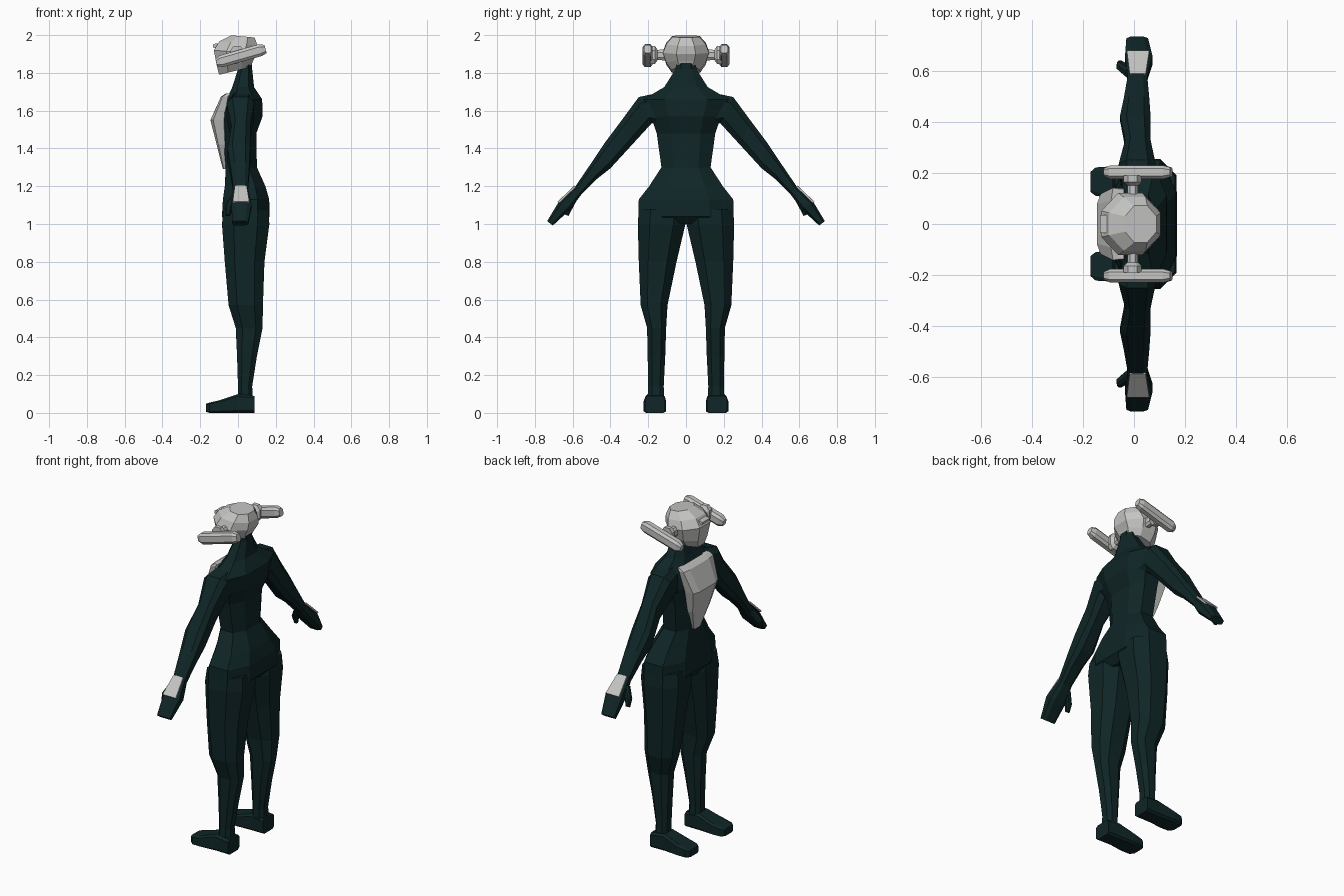
import bpy, bmesh
from mathutils import Vector as V


def material(name, col):
    m = bpy.data.materials.new(name)
    m.diffuse_color = (*col, 1)
    return m


SUIT = material("dark teal suit", (0.005, 0.019, 0.02))
ARMOUR = material("light grey armour", (0.55, 0.55, 0.54))


def ring(c, a, b, k=0.5):
    """Chamfered rectangle around c, spanned by half-axes a and b."""
    c, a, b = V(c), V(a), V(b)
    uv = [(1, k), (k, 1), (-k, 1), (-1, k), (-1, -k), (-k, -1), (k, -1), (1, -k)]
    return [c + a * u + b * v for u, v in uv]


def flat(z, x0, x1, y0, y1, k=0.5):
    """Horizontal ring from its extents."""
    return ring(((x0 + x1) / 2, (y0 + y1) / 2, z), ((x1 - x0) / 2, 0, 0), (0, (y1 - y0) / 2, 0), k)


def limb(top, bottom, x0, x1, k=0.5):
    """Ring through a top and bottom (y, z) point, spanning x0..x1."""
    t, b = V((0, *top)), V((0, *bottom))
    c = (t + b) / 2
    c.x = (x0 + x1) / 2
    return ring(c, ((x1 - x0) / 2, 0, 0), (t - b) / 2, k)


def loft(name, rings, mat, mirror=False):
    bm = bmesh.new()
    rows = [[bm.verts.new(p) for p in r] for r in rings]
    n = len(rows[0])
    for r, s in zip(rows, rows[1:]):
        for i in range(n):
            j = (i + 1) % n
            bm.faces.new((r[i], r[j], s[j], s[i]))
    bm.faces.new(rows[0])
    bm.faces.new(rows[-1])
    bmesh.ops.recalc_face_normals(bm, faces=bm.faces[:])
    me = bpy.data.meshes.new(name)
    bm.to_mesh(me)
    bm.free()
    me.materials.append(mat)
    ob = bpy.data.objects.new(name, me)
    bpy.context.collection.objects.link(ob)
    if mirror:
        mod = ob.modifiers.new("mirror", 'MIRROR')
        mod.use_axis = (False, True, False)
        mod.use_mirror_merge = False
    return ob


# Torso and neck: z, front x, back x, half width
torso = [(1.0, -.06, .13, .15), (1.04, -.085, .168, .252), (1.13, -.08, .165, .25),
         (1.2, -.07, .145, .195), (1.3, -.065, .10, .13), (1.48, -.08, .097, .155),
         (1.57, -.09, .13, .185), (1.66, -.06, .128, .225), (1.725, -.03, .085, .115),
         (1.82, 0, .075, .055), (1.9, 0, .075, .05)]
loft("torso", [flat(z, a, b, -w, w) for z, a, b, w in torso], SUIT)

# Legs: z, front x, back x, inner y, outer y
leg = [(.06, 0, .08, .115, .205), (.14, 0, .075, .118, .2), (.3, -.005, .1, .11, .203),
       (.45, -.012, .13, .105, .206), (.57, -.05, .132, .098, .24), (.8, -.07, .14, .05, .25),
       (1.0, -.085, .166, .003, .255), (1.08, -.075, .16, .0, .25)]
loft("leg", [flat(*r) for r in leg], SUIT, True)

# Feet, lofted from heel to toe: x, inner y, outer y, sole z, top z
foot = [(.087, .112, .218, 0, .09), (.0, .112, .215, 0, .1), (-.1, .105, .225, 0, .066),
        (-.15, .11, .222, 0, .055), (-.17, .125, .205, .006, .048)]
loft("foot", [ring((x, (a + b) / 2, (c + d) / 2), (0, (b - a) / 2, 0), (0, 0, (d - c) / 2), .75)
              for x, a, b, c, d in foot], SUIT, True)

# Arms down to the fingertips
arm = [((.12, 1.7), (.1, 1.5), -.04, .09), ((.25, 1.672), (.18, 1.535), -.06, .085),
       ((.34, 1.55), (.29, 1.415), -.035, .065), ((.43, 1.43), (.4, 1.295), -.055, .065),
       ((.5, 1.325), (.47, 1.24), -.04, .06), ((.585, 1.2), (.555, 1.155), -.025, .052),
       ((.675, 1.115), (.61, 1.08), -.035, .072), ((.735, 1.015), (.705, .992), -.03, .055)]
loft("arm", [limb(*r, .58) for r in arm], SUIT, True)
loft("thumb", [limb((.61, 1.16), (.57, 1.14), -.035, .01),
               limb((.635, 1.1), (.6, 1.085), -.068, -.03),
               limb((.64, 1.05), (.622, 1.042), -.066, -.042)], SUIT, True)

# Plates on the back of the hands
loft("hand_plate", [limb((.59, 1.204), (.583, 1.196), -.017, .046, .9),
                    limb((.68, 1.118), (.673, 1.11), -.028, .06, .9)], ARMOUR, True)

# Chest plate, tapering to the waist: z, front x, back x, half width
chest = [(1.29, -.08, -.05, .032), (1.42, -.113, -.06, .085), (1.55, -.146, -.06, .118),
         (1.675, -.09, -.045, .142), (1.69, -.065, -.035, .138)]
loft("chest_plate", [flat(z, a, b, -w, w, .65) for z, a, b, w in chest], ARMOUR)

# Helmet: rings tilt so the chin sits lower than the nape
helmet = [(1.81, -.1, .065, .075, .02), (1.85, -.112, .08, .105, .014),
          (1.91, -.128, .1, .122, -.01), (1.955, -.098, .104, .105, -.012),
          (1.993, -.035, .088, .072, -.006)]
rings = []
for z, a, b, w, tilt in helmet:
    rings.append(ring(((a + b) / 2, 0, z), ((b - a) / 2, 0, tilt), (0, w, 0), .42))
loft("helmet", rings, ARMOUR)
loft("brow_ridge", [limb((y, 1.955), (y, 1.93), -.133, -.08) for y in (-.035, .035)], ARMOUR)

# Side pods on short struts
loft("pod_strut", [ring((-.005, y, 1.895), (.022 * s, 0, 0), (0, 0, .03 * s))
                   for y, s in ((.09, 1), (.15, .9), (.165, 1.6), (.19, 1.6))], ARMOUR, True)
pod = [(-.115, 1.855, .6), (-.09, 1.861, 1), (.12, 1.921, 1), (.146, 1.926, .7)]
loft("side_pod", [ring((x, .203, z), (0, .026 * s, 0), (-.008 * s, 0, .031 * s), .55)
                  for x, z, s in pod], ARMOUR, True)
